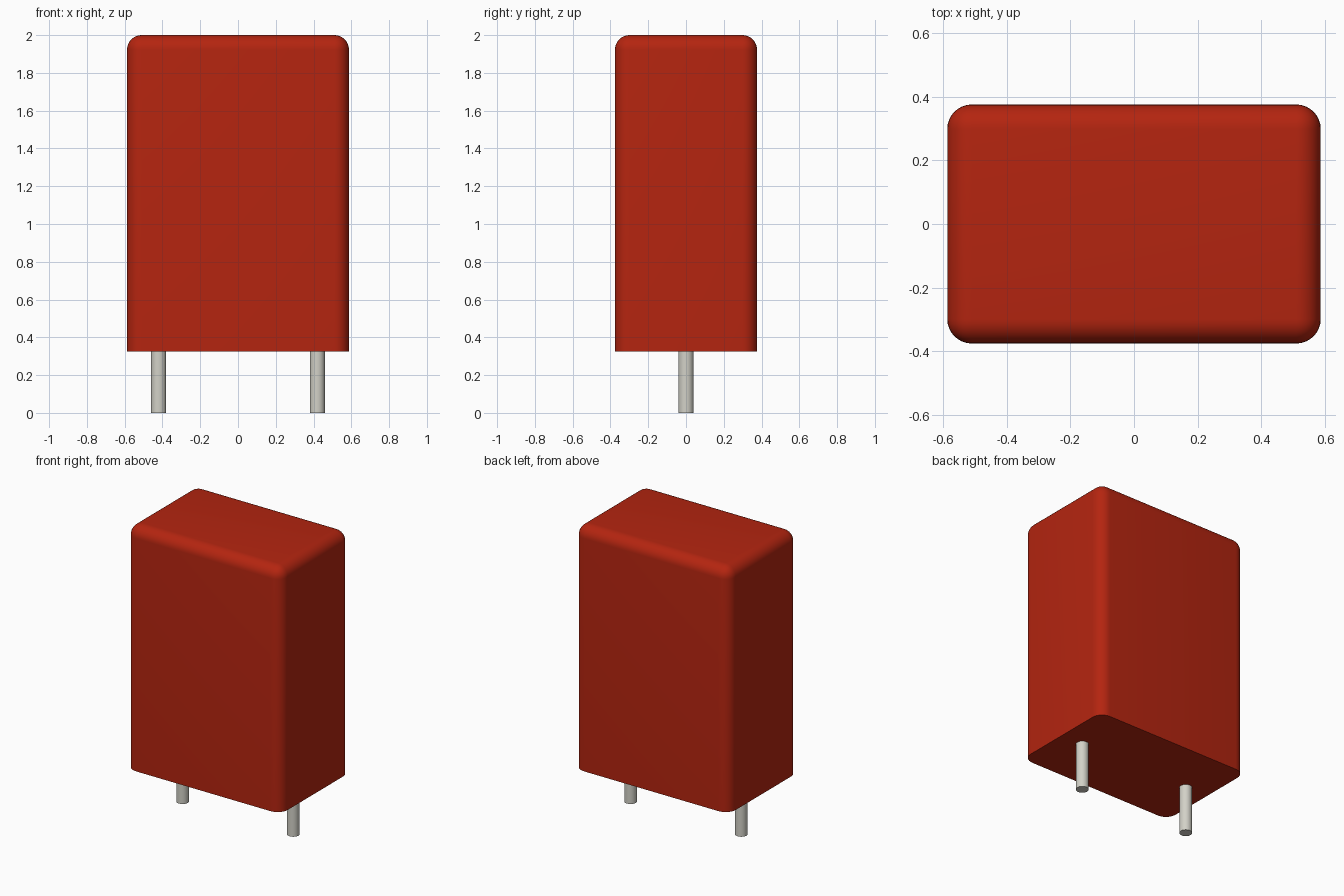
import bpy
import bmesh
import math
from mathutils import Matrix, Vector

old = bpy.data.objects.get("Cube")
if old:
    bpy.data.objects.remove(old, do_unlink=True)


def make_material(name, rgb):
    mat = bpy.data.materials.new(name)
    mat.use_nodes = True
    color = (*rgb, 1.0)
    mat.diffuse_color = color
    mat.node_tree.nodes["Principled BSDF"].inputs["Base Color"].default_value = color
    return mat


def finish(bm, name, mat):
    mesh = bpy.data.meshes.new(name)
    bm.to_mesh(mesh)
    bm.free()
    mesh.materials.append(mat)
    obj = bpy.data.objects.new(name, mesh)
    bpy.context.collection.objects.link(obj)
    bpy.ops.object.select_all(action="DESELECT")
    obj.select_set(True)
    bpy.context.view_layer.objects.active = obj
    bpy.ops.object.shade_smooth_by_angle(angle=math.radians(35))
    return obj


red = make_material("red casing", (0.456, 0.018, 0.005))
metal = make_material("pale metal", (0.646, 0.638, 0.572))

WIDTH, DEPTH, BOTTOM, TOP = 1.175, 0.752, 0.325, 2.0

# Casing: block rounded on every edge except the flat underside's rim
bm = bmesh.new()
bmesh.ops.create_cube(bm, size=1)
bmesh.ops.scale(bm, vec=Vector((WIDTH, DEPTH, TOP - BOTTOM)), verts=bm.verts)
bmesh.ops.translate(bm, vec=Vector((0, 0, (TOP + BOTTOM) / 2)), verts=bm.verts)
rounded = [e for e in bm.edges if max(v.co.z for v in e.verts) > 1]
bmesh.ops.bevel(bm, geom=rounded, offset=0.077, segments=8, profile=0.5,
                affect="EDGES", clamp_overlap=True)
finish(bm, "casing", red)

# Pins: round wires that run a little way into the casing
PIN_TOP = BOTTOM + 0.02
for name, x in (("right_pin", -0.42), ("left_pin", 0.42)):
    bm = bmesh.new()
    bmesh.ops.create_cone(bm, cap_ends=True, segments=32, radius1=0.04,
                          radius2=0.04, depth=PIN_TOP,
                          matrix=Matrix.Translation((x, 0, PIN_TOP / 2)))
    finish(bm, name, metal)
